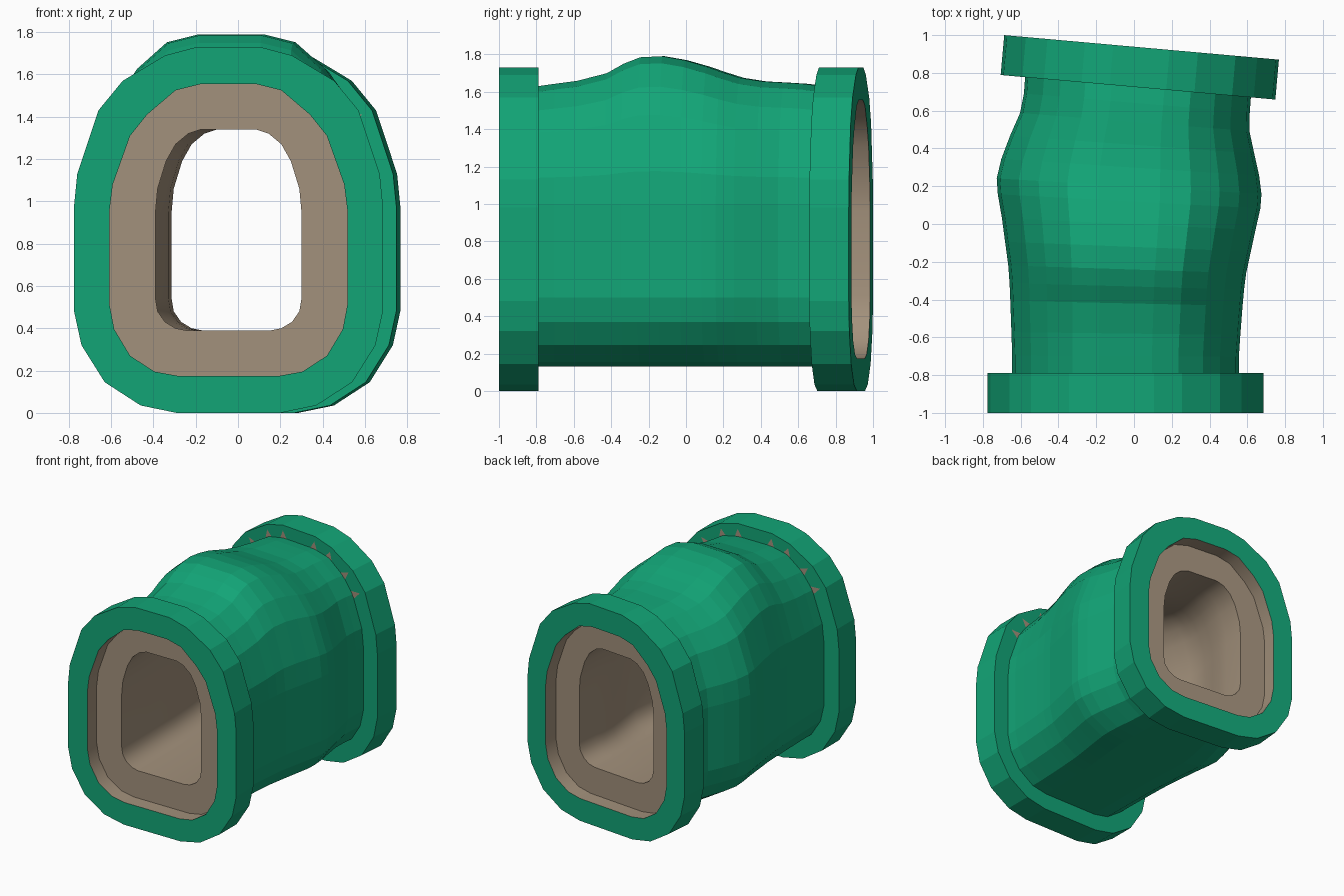
import bpy
import math
from mathutils import Vector

cube = bpy.data.objects.get("Cube")
if cube:
    bpy.data.objects.remove(cube, do_unlink=True)


def make_material(name, colour):
    mat = bpy.data.materials.new(name)
    mat.use_nodes = True
    mat.diffuse_color = (*colour, 1)
    mat.node_tree.nodes["Principled BSDF"].inputs["Base Color"].default_value = (*colour, 1)
    return mat


green = make_material("green", (0.006, 0.375, 0.183))
beige = make_material("beige", (0.365, 0.283, 0.2))

# Right half of each cross-section (x, z), from the bottom up
FLANGE = [(.245, 0), (.415, .035), (.585, .145), (.695, .32), (.73, .48), (.73, .98),
          (.715, 1.13), (.615, 1.43), (.5, 1.57), (.3, 1.69), (.15, 1.73)]
TUBE = [(.23, .13), (.36, .155), (.49, .245), (.57, .37), (.6, .5), (.6, 1),
        (.585, 1.14), (.5, 1.38), (.41, 1.5), (.28, 1.6), (.14, 1.63)]
RECESS = [(.24, .175), (.35, .195), (.465, .27), (.54, .395), (.562, .51), (.562, .96),
          (.547, 1.08), (.465, 1.31), (.385, 1.41), (.25, 1.525), (.13, 1.555)]
HOLE = [(.2, .39), (.25, .4), (.3, .43), (.335, .48), (.345, .54), (.345, .95),
        (.335, 1.06), (.295, 1.19), (.25, 1.27), (.19, 1.32), (.13, 1.34)]

# Stations along the tube: y, centre x, width scale, crown scale
STATIONS = [(-.79, -.045, 1, 1), (-.7, -.045, 1, 1.02), (-.58, -.043, 1.01, 1.045),
            (-.42, -.04, 1.025, 1.11), (-.33, -.038, 1.035, 1.19), (-.24, -.036, 1.05, 1.245),
            (-.12, -.032, 1.085, 1.254), (0, -.028, 1.12, 1.22), (.12, -.026, 1.16, 1.165),
            (.2, -.026, 1.17, 1.12), (.3, -.02, 1.14, 1.07), (.42, -.01, 1.08, 1.04),
            (.54, .004, 1.015, 1.03), (.64, .015, 1, 1.02), (.735, .022, 1, 1)]
TURN = math.radians(-5.1)
CROWN = 1.0     # height above which the crown scale acts
DEPTH = 0.115   # recess depth
THICK = 0.212   # flange thickness


def ring(profile, x, y, angle=0.0, wide=1.0, tall=1.0):
    """Mirror a half profile and place it across the tube axis."""
    full = profile + [(-px, pz) for px, pz in reversed(profile)]
    points = []
    for px, pz in full:
        px *= wide
        pz = CROWN + (pz - CROWN) * tall if pz > CROWN else pz
        points.append(Vector((x + px * math.cos(angle), y + px * math.sin(angle), pz)))
    return points


def front(profile, depth):
    return ring(profile, -.045, -1 + depth)


def rear(profile, depth):
    return ring(profile, .04 + depth * math.sin(TURN), .935 - depth * math.cos(TURN), TURN)


def station(profile, y, x, wide, tall):
    turn = TURN * min(1, max(0, (y + .79) / 1.5))
    return ring(profile, x, y, turn, wide, tall)


def make_object(name, verts, faces, mat):
    mesh = bpy.data.meshes.new(name)
    mesh.from_pydata(verts, [], faces)
    mesh.materials.append(mat)
    obj = bpy.data.objects.new(name, mesh)
    bpy.context.collection.objects.link(obj)
    return obj


def loft(name, rings, mat):
    n = len(rings[0])
    verts = [p for r in rings for p in r]
    faces = []
    for k in range(len(rings) - 1):
        for i in range(n):
            a, b = k * n + i, k * n + (i + 1) % n
            faces.append((a, a + n, b + n, b))
    return make_object(name, verts, faces, mat)


# Bulging outer tube
loft("tube_body", [station(TUBE, *s) for s in STATIONS], green)

# End flanges, the rear one turned
loft("front_flange", [front(RECESS, 0), front(FLANGE, 0), front(FLANGE, THICK),
                      front(TUBE, THICK)], green)
loft("rear_flange", [rear(TUBE, THICK), rear(FLANGE, THICK), rear(FLANGE, 0),
                     rear(RECESS, 0)], green)

# Recesses and through tunnel in one lining
middle = [station(HOLE, *s) for s in STATIONS[1:-1]]
lining = [front(RECESS, 0), front(RECESS, DEPTH), front(HOLE, DEPTH), *middle,
          rear(HOLE, DEPTH), rear(RECESS, DEPTH), rear(RECESS, 0)]
tunnel = loft("tunnel_lining", lining[::-1], beige)
bpy.ops.object.select_all(action='DESELECT')
tunnel.select_set(True)
bpy.context.view_layer.objects.active = tunnel
bpy.ops.object.shade_smooth_by_angle(angle=math.radians(40))


# Small beige flecks on the inner flange faces, around the crown
def flecks(name, place, flip):
    inner, outer = place(TUBE, THICK + .003), place(FLANGE, THICK + .003)
    verts, faces = [], []
    for i in range(7, 15):
        along = (inner[i + 1] - inner[i - 1]).normalized() * .03
        tip = inner[i].lerp(outer[i], .6)
        start = len(verts)
        verts += [inner[i] - along, inner[i] + along, tip]
        face = (start, start + 1, start + 2)
        faces.append(face[::-1] if flip else face)
    make_object(name, verts, faces, beige)


flecks("front_flange_flecks", front, False)
flecks("rear_flange_flecks", rear, True)
